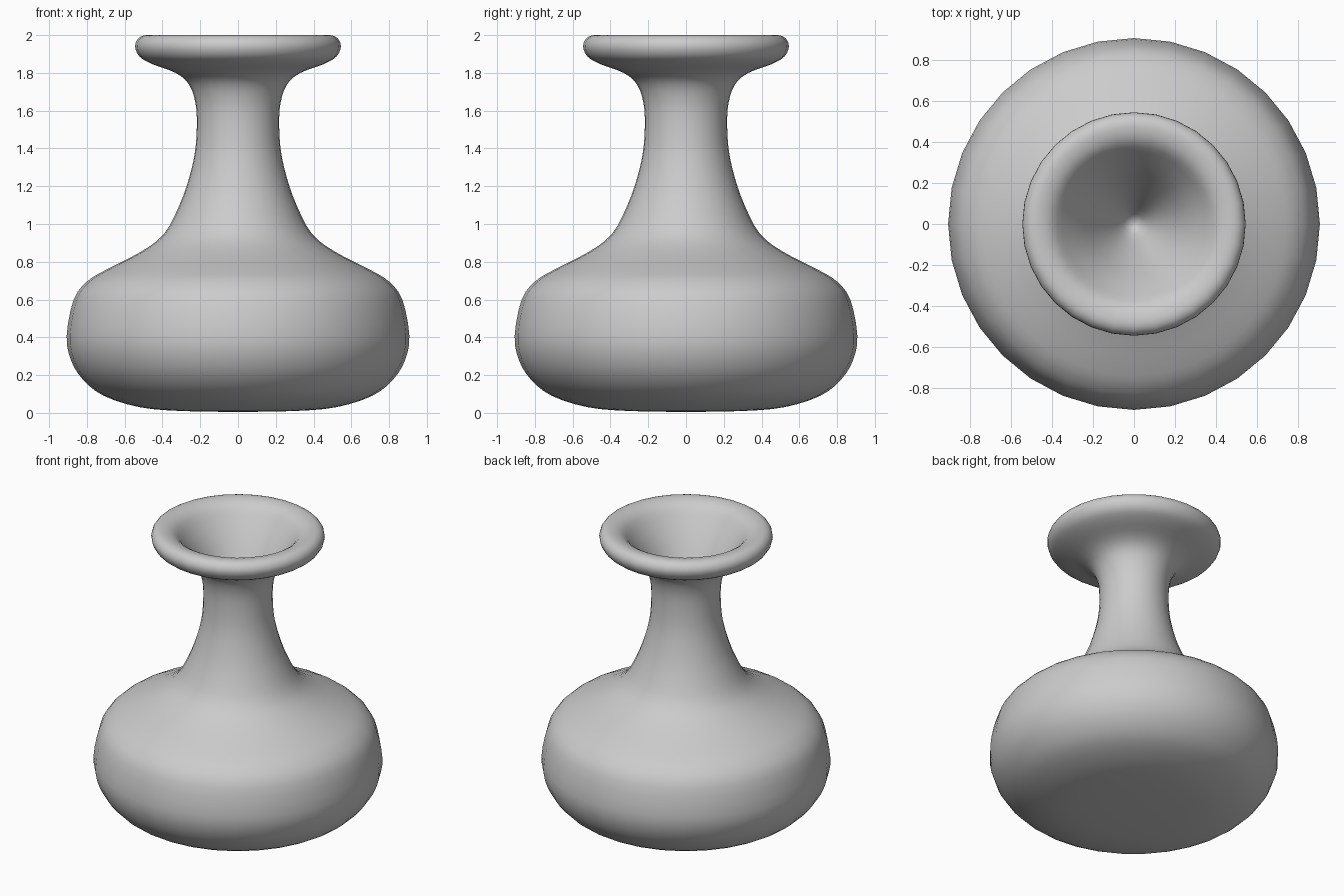
import bpy, bmesh, math
from mathutils import Vector

cube = bpy.data.objects.get("Cube")
if cube:
    bpy.data.objects.remove(cube)

SEGMENTS = 32
STEPS = 3

# Profile (radius, height): base, belly, neck, rolled rim, then the funnel inside
profile = [
    (0, .005), (.3, .01), (.52, .03), (.71, .09), (.82, .175), (.885, .28),
    (.907, .41), (.87, .6), (.8, .695), (.7, .757), (.51, .855), (.39, .95),
    (.31, 1.1), (.26, 1.24), (.228, 1.38), (.218, 1.52), (.225, 1.64),
    (.26, 1.74), (.33, 1.8), (.45, 1.845), (.52, 1.885), (.545, 1.94),
    (.525, 1.985), (.475, 2), (.4, 1.975), (.33, 1.89), (.25, 1.77),
    (.15, 1.59), (.05, 1.41), (0, 1.38),
]


def smooth_path(points, steps):
    """Catmull-Rom curve through the points."""
    pts = [Vector((r, 0, z)) for r, z in points]
    pts = [pts[0]] + pts + [pts[-1]]
    path = []
    for a, b, c, d in zip(pts, pts[1:], pts[2:], pts[3:]):
        for i in range(steps):
            t = i / steps
            path.append(b + (c - a) * t / 2
                        + (a - b * 2.5 + c * 2 - d / 2) * t ** 2
                        + (b * 1.5 - a / 2 - c * 1.5 + d / 2) * t ** 3)
    path.append(pts[-1])
    for p in path:
        p.x, p.z = max(p.x, 0), min(max(p.z, 0), 2)
    return path


# Lathe the profile into the vase
bm = bmesh.new()
verts = [bm.verts.new(p) for p in smooth_path(profile, STEPS)]
edges = [bm.edges.new(pair) for pair in zip(verts, verts[1:])]
bmesh.ops.spin(bm, geom=verts + edges, cent=(0, 0, 0), axis=(0, 0, 1),
               angle=math.tau, steps=SEGMENTS, use_merge=False)
bmesh.ops.remove_doubles(bm, verts=bm.verts, dist=.0005)
bmesh.ops.recalc_face_normals(bm, faces=bm.faces)
for face in bm.faces:
    face.smooth = True
mesh = bpy.data.meshes.new("vase")
bm.to_mesh(mesh)
bm.free()
vase = bpy.data.objects.new("vase", mesh)
bpy.context.collection.objects.link(vase)

# Plain grey glaze
grey = bpy.data.materials.new("light grey")
grey.use_nodes = True
color = (.6, .6, .6, 1)
grey.diffuse_color = color
grey.node_tree.nodes["Principled BSDF"].inputs["Base Color"].default_value = color
mesh.materials.append(grey)
